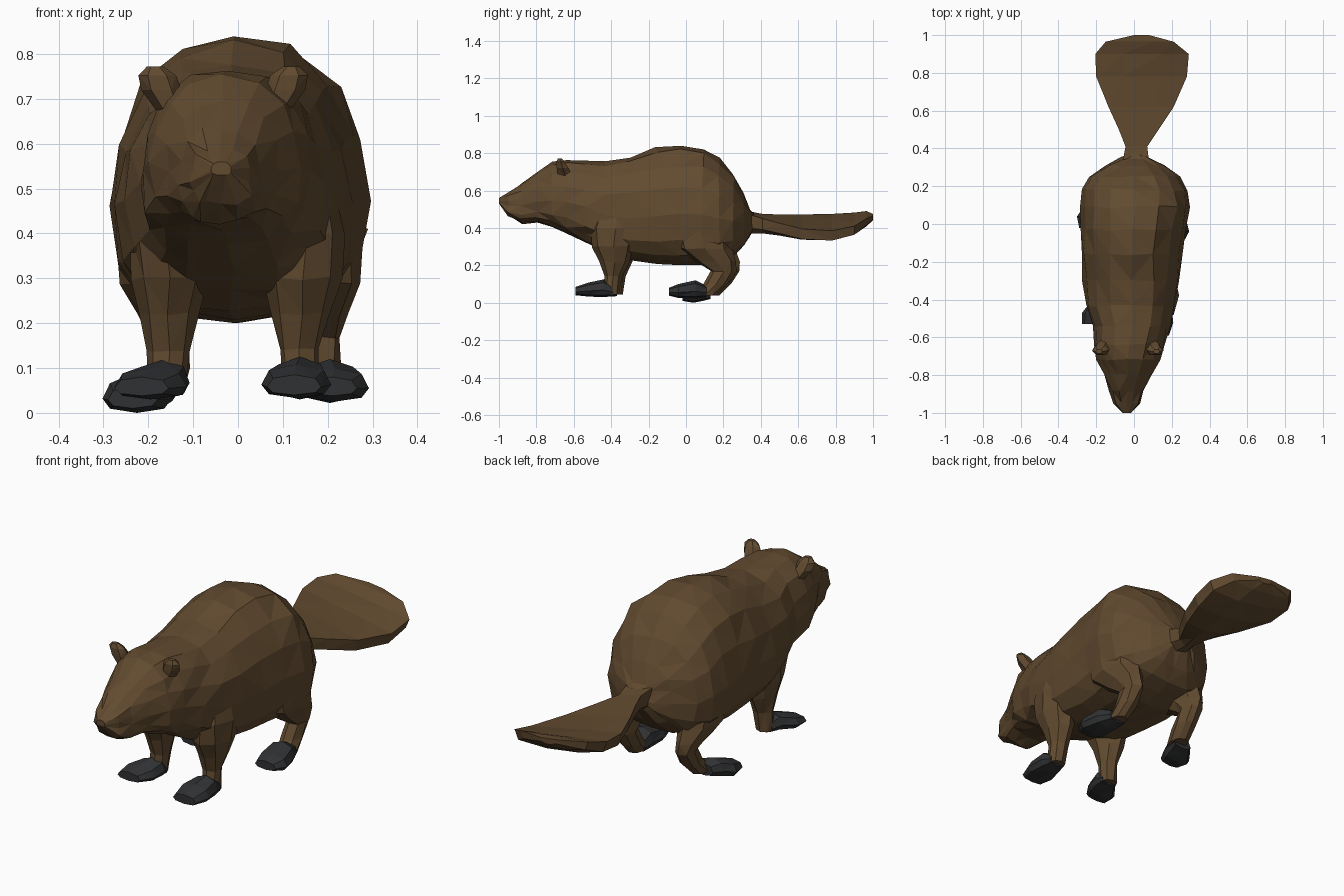
import bpy, bmesh, math, random

random.seed(4)


def material(name, rgb):
    m = bpy.data.materials.new(name)
    m.diffuse_color = (*rgb, 1)
    return m


FUR = material("brown fur", (0.12, 0.069, 0.029))
PAW = material("dark grey paw", (0.03, 0.031, 0.033))


def loft(name, rings, mat, jitter=0.0):
    """Skin a list of equal rings, cap both ends, keep flat triangular facets."""
    bm = bmesh.new()
    loops = []
    for k, ring in enumerate(rings):
        j = jitter if 0 < k < len(rings) - 1 else 0
        loops.append([bm.verts.new([c + random.uniform(-j, j) for c in p]) for p in ring])
    n = len(rings[0])
    for a, b in zip(loops, loops[1:]):
        for i in range(n):
            bm.faces.new((a[i], a[(i + 1) % n], b[(i + 1) % n], b[i]))
    bm.faces.new(loops[0])
    bm.faces.new(loops[-1])
    bmesh.ops.triangulate(bm, faces=bm.faces[:])
    bmesh.ops.recalc_face_normals(bm, faces=bm.faces[:])
    me = bpy.data.meshes.new(name)
    bm.to_mesh(me)
    bm.free()
    me.materials.append(mat)
    ob = bpy.data.objects.new(name, me)
    bpy.context.collection.objects.link(ob)
    return ob


def upright_ring(y, xl, xr, lo, hi, n, mid=0.5, power=1.0, belly=1.0):
    """Ring in the xz plane; mid is the height share where it is widest,
    power squares the sides and belly flattens the underside."""
    cx, hw, zc = (xl + xr) / 2, (xr - xl) / 2, lo + (hi - lo) * mid
    pts = []
    for i in range(n):
        c, s = math.cos(2 * math.pi * i / n), math.sin(2 * math.pi * i / n)
        x = cx + hw * math.copysign(abs(c) ** power, c)
        pts.append((x, y, zc + s * (hi - zc) if s > 0 else zc - abs(s) ** belly * (zc - lo)))
    return pts


def flat_ring(z, x, y, rx, ry, n=8):
    return [(x + rx * math.cos(2 * math.pi * i / n),
             y + ry * math.sin(2 * math.pi * i / n), z) for i in range(n)]


# Body and head in one skin: y, left, right, bottom, top
body = [
    (-1.00, -0.06, -0.015, 0.53, 0.56), (-0.95, -0.105, 0.03, 0.465, 0.595),
    (-0.88, -0.13, 0.055, 0.425, 0.637), (-0.80, -0.16, 0.09, 0.43, 0.70),
    (-0.72, -0.195, 0.14, 0.41, 0.75), (-0.64, -0.215, 0.165, 0.375, 0.765),
    (-0.54, -0.215, 0.19, 0.325, 0.758), (-0.43, -0.25, 0.22, 0.27, 0.75),
    (-0.30, -0.27, 0.24, 0.225, 0.78), (-0.16, -0.275, 0.25, 0.21, 0.825),
    (-0.03, -0.28, 0.27, 0.205, 0.845), (0.09, -0.28, 0.295, 0.205, 0.825),
    (0.18, -0.275, 0.285, 0.22, 0.77), (0.25, -0.235, 0.24, 0.245, 0.69),
    (0.31, -0.15, 0.165, 0.30, 0.59), (0.35, -0.07, 0.08, 0.37, 0.50),
    (0.37, -0.03, 0.05, 0.41, 0.47),
]
loft("body", [upright_ring(*r, 16, 0.42, 0.82, 0.65) for r in body], FUR, 0.007)

# Flat paddle tail, tilted sideways: y, left, right, top at left, top at right, thickness
tail = [
    (0.33, -0.06, 0.08, 0.49, 0.475, 0.10), (0.41, -0.045, 0.07, 0.475, 0.45, 0.08),
    (0.50, -0.08, 0.13, 0.472, 0.425, 0.075), (0.62, -0.135, 0.21, 0.472, 0.395, 0.077),
    (0.78, -0.20, 0.28, 0.475, 0.385, 0.075), (0.90, -0.205, 0.29, 0.482, 0.41, 0.065),
    (0.965, -0.15, 0.21, 0.49, 0.45, 0.05), (1.00, 0.00, 0.08, 0.475, 0.465, 0.025),
]
tail_rings = []
for y, xl, xr, zl, zr, t in tail:
    ring = []
    for u, v in ((0, 0), (0.3, 0), (0.7, 0), (1, 0), (0.96, -0.75), (0.65, -1.1), (0.3, -1.1), (0.04, -0.8)):
        ring.append((xl + (xr - xl) * u, y, zl + (zr - zl) * u + v * t))
    tail_rings.append(ring)
loft("tail", tail_rings, FUR)

# Legs: z, distance outward, y, half width, half depth
front_leg = [
    (0.52, 0.15, -0.37, 0.06, 0.10), (0.40, 0.155, -0.38, 0.085, 0.135),
    (0.30, 0.145, -0.39, 0.085, 0.11), (0.22, 0.14, -0.385, 0.065, 0.08),
    (0.14, 0.135, -0.39, 0.045, 0.045), (0.045, 0.14, -0.40, 0.042, 0.042),
]
hind_leg = [
    (0.50, 0.18, 0.09, 0.07, 0.11), (0.40, 0.185, 0.08, 0.095, 0.15),
    (0.29, 0.185, 0.10, 0.09, 0.15), (0.22, 0.185, 0.16, 0.062, 0.11),
    (0.17, 0.18, 0.20, 0.045, 0.068), (0.10, 0.18, 0.16, 0.045, 0.065),
    (0.04, 0.19, 0.10, 0.042, 0.06),
]
# Per leg: side shift outward and along y, the shift growing toward the ground
for side, sign, rows, name, dx, dy in (
        ("right", 1, front_leg, "front_leg", 0.0, 0.0), ("left", -1, front_leg, "front_leg", 0.02, 0.02),
        ("right", 1, hind_leg, "hind_leg", 0.0, 0.0), ("left", -1, hind_leg, "hind_leg", -0.025, 0.02)):
    rings = []
    for z, x, y, rx, ry in rows:
        t = min(1, max(0, (0.45 - z) / 0.3))
        rings.append(flat_ring(z, sign * (x + dx * t), y + dy * t, rx, ry))
    loft(f"{side}_{name}", rings, FUR, 0.005)

# Paws, each in its own step position: y, centre x, half width, bottom, top
paws = {
    "right_front_paw": [(-0.39, 0.14, 0.045, 0.035, 0.09), (-0.44, 0.138, 0.06, 0.03, 0.125),
                        (-0.52, 0.13, 0.078, 0.033, 0.108), (-0.59, 0.125, 0.06, 0.04, 0.085)],
    "left_front_paw": [(-0.37, -0.16, 0.045, 0.035, 0.09), (-0.41, -0.168, 0.06, 0.033, 0.118),
                       (-0.47, -0.195, 0.08, 0.03, 0.10), (-0.53, -0.215, 0.06, 0.038, 0.08)],
    "right_hind_paw": [(0.11, 0.19, 0.05, 0.03, 0.09), (0.05, 0.205, 0.065, 0.022, 0.12),
                       (-0.04, 0.215, 0.077, 0.025, 0.10), (-0.09, 0.21, 0.055, 0.038, 0.08)],
    "left_hind_paw": [(0.13, -0.185, 0.05, 0.02, 0.08), (0.09, -0.205, 0.062, 0.01, 0.095),
                      (0.04, -0.225, 0.077, 0.0, 0.08), (-0.02, -0.235, 0.055, 0.01, 0.058)],
}
for name, rows in paws.items():
    loft(name, [upright_ring(y, x - w, x + w, lo, hi, 8, 0.4, 0.7) for y, x, w, lo, hi in rows], PAW)

# Ears: small broad wedges flaring off the sides of the head
for side, sign in (("right", 1), ("left", -1)):
    rows = [(0.675, 0.115, -0.645, 0.035, 0.045), (0.72, 0.138, -0.66, 0.045, 0.036),
            (0.752, 0.147, -0.67, 0.042, 0.026), (0.772, 0.152, -0.675, 0.018, 0.012)]
    loft(f"{side}_ear", [flat_ring(z, -0.033 + sign * x, y, rx, ry, 6) for z, x, y, rx, ry in rows], FUR)
